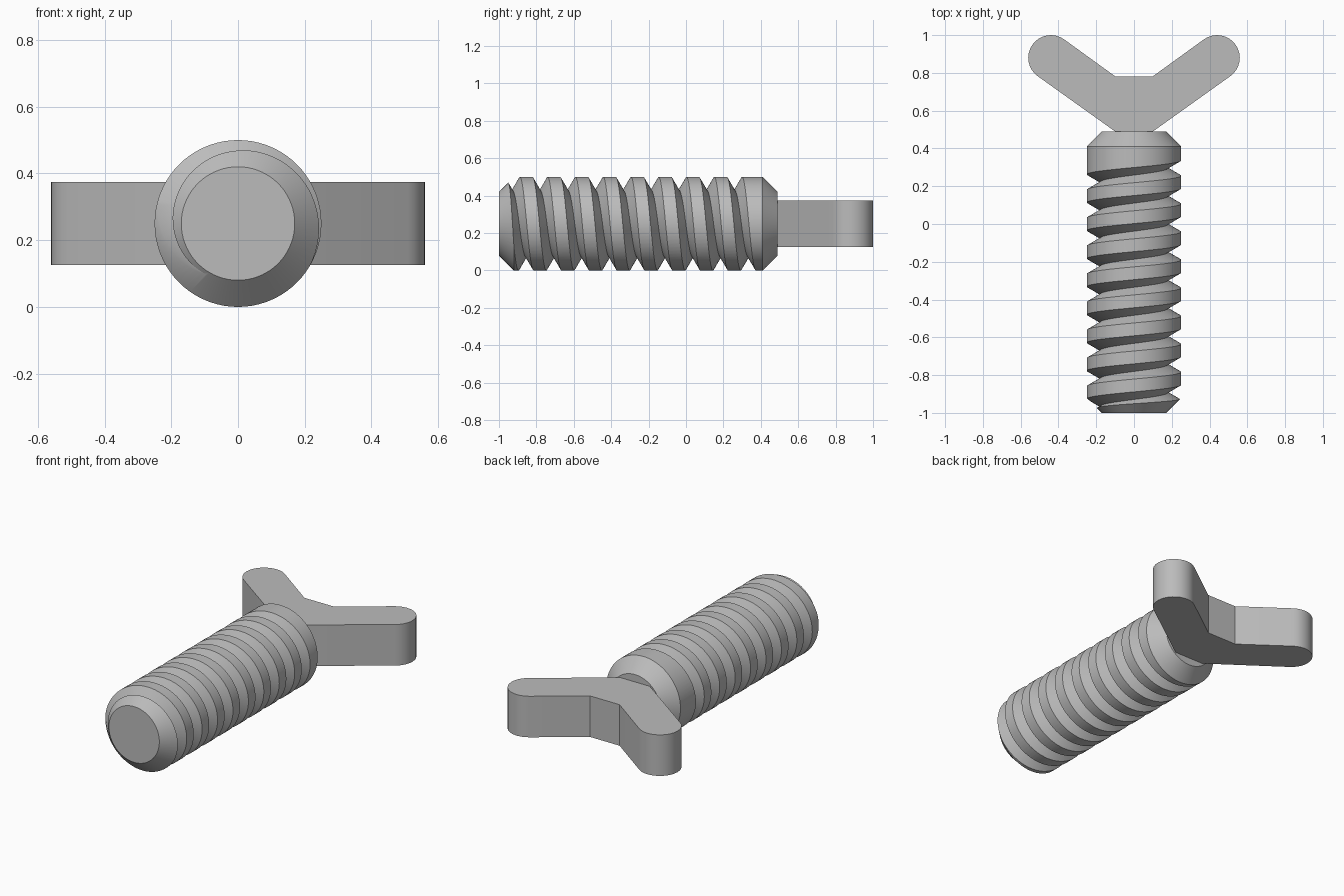
import bpy, bmesh, math

cube = bpy.data.objects.get("Cube")
if cube:
    bpy.data.objects.remove(cube, do_unlink=True)

AXIS_Z = 0.25      # height of the screw axis
SEGMENTS = 72      # sides around the screw
PITCH = 0.1485

grey = bpy.data.materials.new("plain grey")
grey.use_nodes = True
grey.diffuse_color = (0.5, 0.5, 0.5, 1)
grey.node_tree.nodes["Principled BSDF"].inputs["Base Color"].default_value = (0.5, 0.5, 0.5, 1)


def make_object(name, bm):
    bmesh.ops.recalc_face_normals(bm, faces=bm.faces)
    mesh = bpy.data.meshes.new(name)
    bm.to_mesh(mesh)
    bm.free()
    mesh.materials.append(grey)
    obj = bpy.data.objects.new(name, mesh)
    bpy.context.collection.objects.link(obj)
    return obj


def activate(obj):
    bpy.ops.object.select_all(action='DESELECT')
    obj.select_set(True)
    bpy.context.view_layer.objects.active = obj


def around_axis(r, y, angle):
    """Point at an angle measured from the top towards +x."""
    return (r * math.sin(angle), y, AXIS_Z + r * math.cos(angle))


def loft(bm, rings, closed_ends=True):
    """Skin a row of equally sized closed rings and cap both ends."""
    rings = [[bm.verts.new(p) for p in ring] for ring in rings]
    n = len(rings[0])
    for a, b in zip(rings, rings[1:]):
        for i in range(n):
            j = (i + 1) % n
            bm.faces.new((a[i], a[j], b[j], b[i]))
    bm.faces.new(rings[0])
    bm.faces.new(rings[-1])


# Screw body: cylinder with chamfered ends
bm = bmesh.new()
stations = [(0.17, -1.0), (0.25, -0.92), (0.25, 0.41), (0.17, 0.49)]
loft(bm, [[around_axis(r, y, math.tau * i / SEGMENTS) for i in range(SEGMENTS)]
          for r, y in stations])
screw = make_object("threaded_screw", bm)

# Helical V-groove cutter, running out past the tip
bm = bmesh.new()
end_angle = math.radians(230)
steps = int(10.1 * SEGMENTS)
half = 0.11 * math.tan(math.radians(30))
rings = []
for s in range(steps + 1):
    angle = end_angle - math.tau * (s + 0.5) / SEGMENTS
    y = 0.259 + PITCH * angle / math.tau
    rings.append([around_axis(0.18, y, angle),
                  around_axis(0.29, y - half, angle),
                  around_axis(0.29, y + half, angle)])
loft(bm, rings)
cutter = make_object("thread_cutter", bm)
cutter.hide_render = True

cut = screw.modifiers.new("thread", 'BOOLEAN')
cut.operation = 'DIFFERENCE'
cut.solver = 'EXACT'
cut.object = cutter
activate(screw)
bpy.ops.object.modifier_apply(modifier=cut.name)
bpy.data.objects.remove(cutter, do_unlink=True)

# Wing handle: V-shaped plate with rounded tips
tilt = math.radians(35.5)
tip_x, tip_y, tip_r = 0.44, 0.88, 0.12
right = [(0.1, 0.49)]
for i in range(17):
    a = tilt - math.pi / 2 + math.pi * i / 16
    right.append((tip_x + tip_r * math.cos(a), tip_y + tip_r * math.sin(a)))
right.append((0.1, 0.782))
outline = right + [(-x, y) for x, y in reversed(right)]
bm = bmesh.new()
loft(bm, [[(x, y, z) for x, y in outline] for z in (0.125, 0.375)])
wing = make_object("wing_handle", bm)

# Smooth the round surfaces, keep the edges sharp
for obj in (screw, wing):
    activate(obj)
    bpy.ops.object.shade_smooth_by_angle(angle=math.radians(25))
